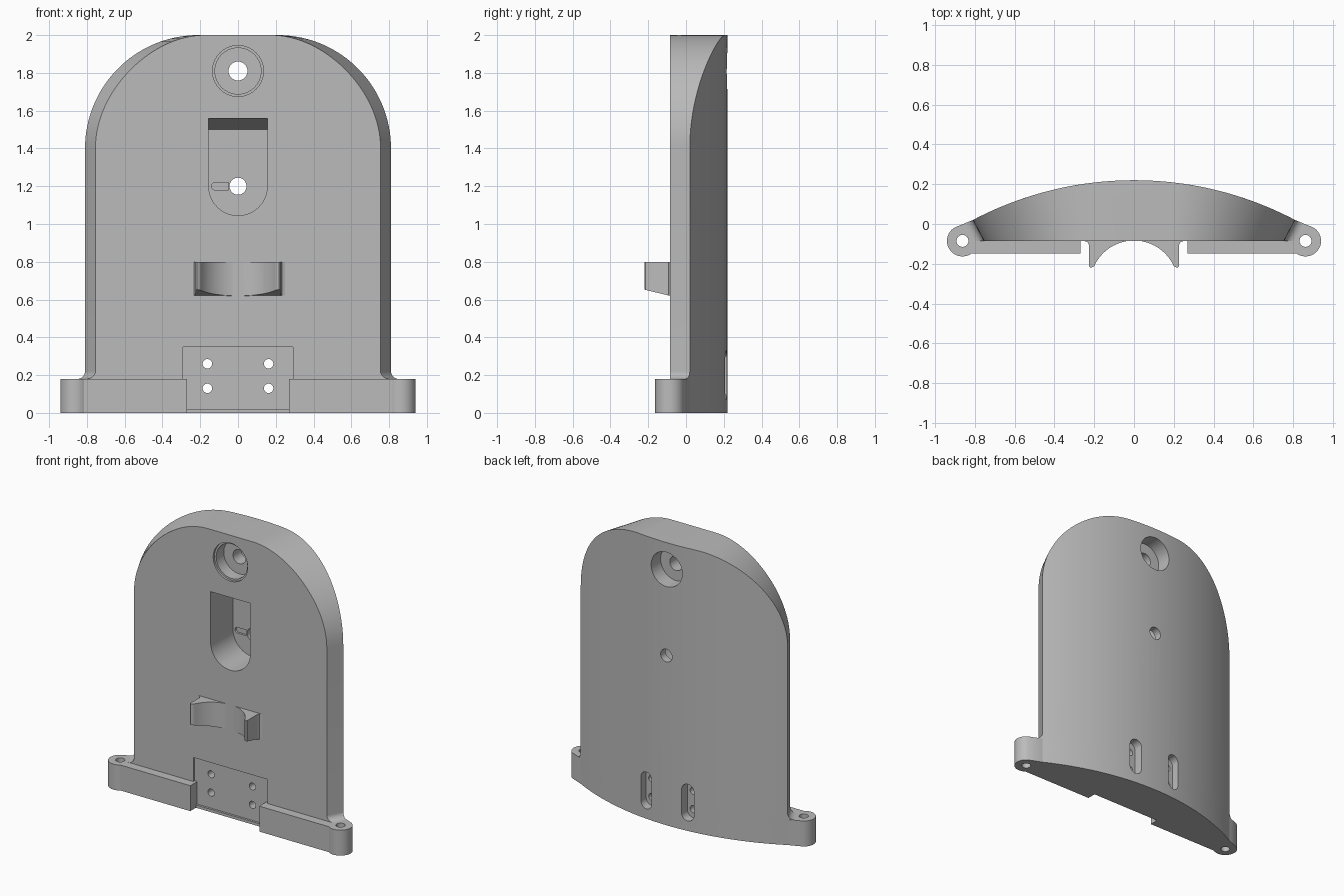
import bpy, bmesh
from math import sin, cos, pi, sqrt, radians

if "Cube" in bpy.data.objects:
    bpy.data.objects.remove(bpy.data.objects["Cube"], do_unlink=True)

GREY = (0.5, 0.5, 0.5, 1)
mat = bpy.data.materials.new("plain grey")
mat.use_nodes = True
mat.diffuse_color = GREY
mat.node_tree.nodes["Principled BSDF"].inputs["Base Color"].default_value = GREY

FRONT = -0.085          # flat front plane
BACK_R = 1.74           # radius of the curved back
AXIS = 0.22 - BACK_R    # y of the back's centre


def loft(name, rings):
    """Closed solid through a list of rings with equal point counts."""
    bm = bmesh.new()
    rows = [[bm.verts.new(p) for p in ring] for ring in rings]
    n = len(rows[0])
    for a, b in zip(rows, rows[1:]):
        for i in range(n):
            j = (i + 1) % n
            bm.faces.new((a[i], a[j], b[j], b[i]))
    bm.faces.new(rows[0])
    bm.faces.new(rows[-1])
    bmesh.ops.recalc_face_normals(bm, faces=bm.faces)
    mesh = bpy.data.meshes.new(name)
    bm.to_mesh(mesh)
    bm.free()
    obj = bpy.data.objects.new(name, mesh)
    bpy.context.collection.objects.link(obj)
    mesh.materials.append(mat)
    return obj


def through_y(outline, y0, y1, outline_end=None):
    """Prism along y from an (x, z) outline."""
    end = outline_end or outline
    return loft("cutter", [[(x, y0, z) for x, z in outline],
                           [(x, y1, z) for x, z in end]])


def arc(cx, cy, r, start, end, steps=24):
    angles = [radians(start + (end - start) * i / steps) for i in range(steps + 1)]
    return [(cx + r * cos(a), cy + r * sin(a)) for a in angles]


def circle(cx, cy, r):
    return arc(cx, cy, r, 0, 360, 40)[:-1]


def cut(obj, cutters):
    bpy.context.view_layer.objects.active = obj
    for c in cutters:
        c.hide_render = True
        mod = obj.modifiers.new("cut", 'BOOLEAN')
        mod.operation = 'DIFFERENCE'
        mod.solver = 'EXACT'
        mod.object = c
        bpy.ops.object.modifier_apply(modifier=mod.name)
        bpy.data.objects.remove(c, do_unlink=True)


def smooth(obj):
    bpy.ops.object.select_all(action='DESELECT')
    obj.select_set(True)
    bpy.context.view_layer.objects.active = obj
    bpy.ops.object.shade_smooth_by_angle(angle=radians(30))


# Body: flat front, curved back, radial side walls, rounded shoulders
def section(half, z, cols=40):
    back = []
    for i in range(cols + 1):
        x = half * (2 * i / cols - 1)
        back.append((x, AXIS + sqrt(BACK_R ** 2 - x * x), z))
    front = half * (FRONT - AXIS) / (back[0][1] - AXIS)
    return back + [(front, FRONT, z), (-front, FRONT, z)]


profile = [(0.85, 0)]
profile += arc(0.85, 0.22, 0.04, 270, 180, 8)
profile += arc(0.21, 1.4, 0.6, 0, 90, 32)
body = loft("body", [section(x, z) for x, z in profile])

# Top mounting bore: front and rear counterbores with a through hole
top = 1.81
cutters = [through_y(circle(0, top, 0.135), -0.3, FRONT + 0.015),
           through_y(circle(0, top, 0.122), -0.3, 0.015),
           through_y(circle(0, top, 0.05), -0.3, 0.4),
           through_y(circle(0, top, 0.122), 0.11, 0.4)]

# Deep arched pocket with a sloping ceiling, a hole and a small slot
bowl = arc(0, 1.2, 0.155, 180, 360)
cutters.append(through_y(bowl + [(0.155, 1.563), (-0.155, 1.563)], FRONT - 0.015, 0.165,
                         bowl + [(0.155, 1.5), (-0.155, 1.5)]))
cutters.append(through_y(circle(0, 1.2, 0.045), 0.1, 0.4))
cutters.append(through_y(arc(-0.12, 1.2, 0.02, 90, 270, 8)
                         + [(-0.05, 1.18), (-0.05, 1.22)], 0.1, 0.18))

# Shallow plate recess, screw holes and rear slots
cutters.append(through_y([(-0.29, 0.02), (0.29, 0.02), (0.29, 0.35), (-0.29, 0.35)],
                         -0.3, FRONT + 0.015))
for x in (-0.162, 0.162):
    for z in (0.13, 0.26):
        cutters.append(through_y(circle(x, z, 0.025), -0.3, 0.4))
    cutters.append(through_y(arc(x, 0.285, 0.045, 0, 180, 16)
                             + arc(x, 0.115, 0.045, 180, 360, 16), 0.15, 0.4))
cut(body, cutters)
smooth(body)

# Feet: front bar running out to a round lug with a vertical hole
LUG_X = 0.862
foot = [(0.27, -0.148)] + arc(LUG_X, FRONT, 0.078, -126, 60)
foot += [(0.81, 0.02), (0.7, 0.02), (0.6, -0.06), (0.27, -0.06)]
for side, name in ((1, "left_foot"), (-1, "right_foot")):
    obj = loft(name, [[(side * x, y, z) for x, y in foot] for z in (0, 0.18)])
    hole = loft("cutter", [[(side * x, y, z) for x, y in circle(LUG_X, FRONT, 0.03)]
                           for z in (-0.1, 0.3)])
    cut(obj, [hole])
    smooth(obj)

# Cradle: concave rest with a slightly sloping underside
right = [(-0.25, -0.08), (-0.25, FRONT), (-0.232, -0.092), (-0.225, -0.11),
         (-0.225, -0.214), (-0.218, -0.221), (-0.205, -0.215)]
hollow = arc(0, -0.303, 0.22, 155, 25, 32)
cradle_outline = right + hollow + [(-x, y) for x, y in reversed(right)]
# the seat of the cradle is buried in the body
cradle_outline += [(0.25, -0.06), (-0.25, -0.06)]
cradle = loft("cradle", [[(x, y, 0.62 + 0.24 * max(0, FRONT - y)) for x, y in cradle_outline],
                         [(x, y, 0.8) for x, y in cradle_outline]])
smooth(cradle)
